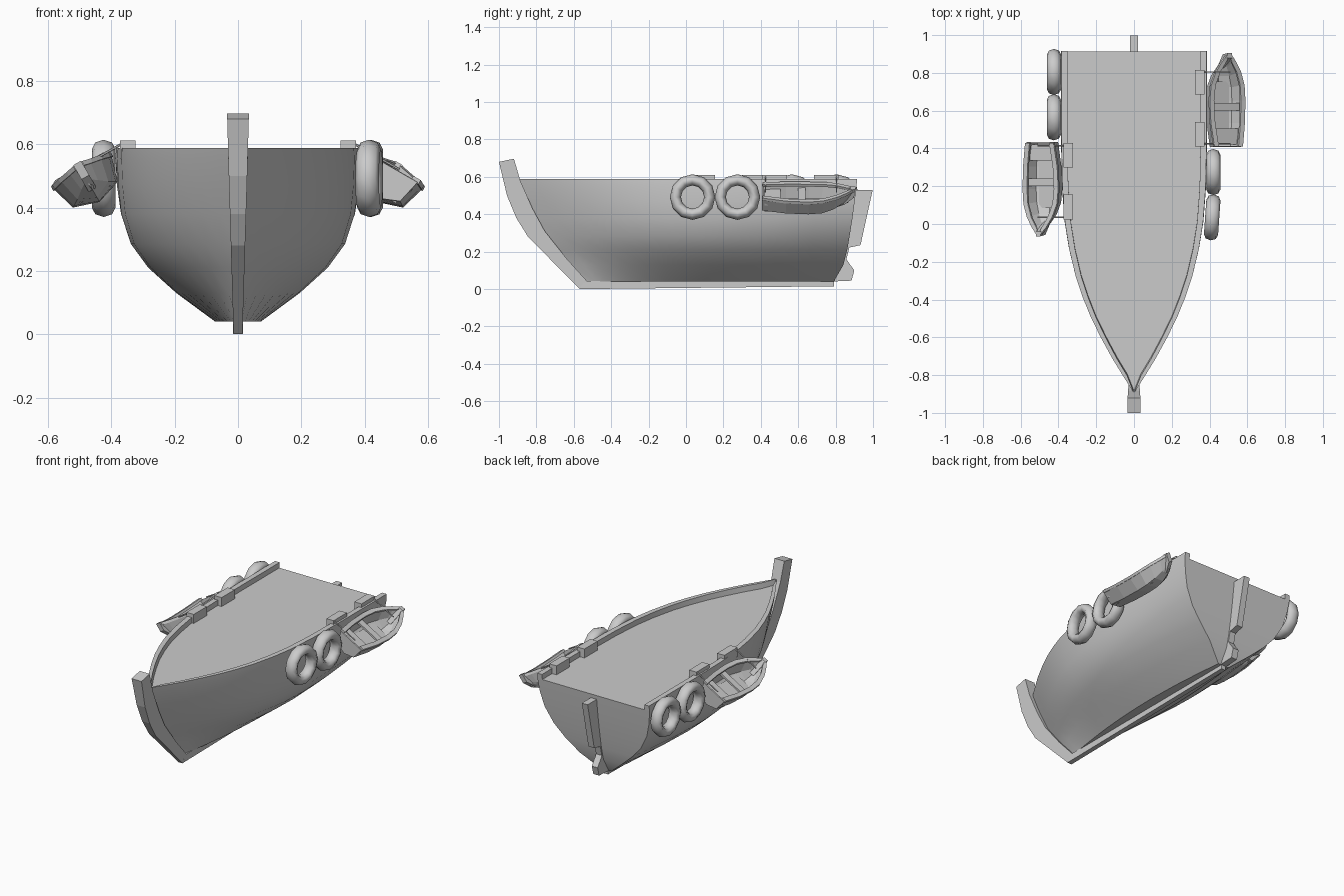
import bpy, bmesh
from math import radians, pi
from mathutils import Matrix, Vector

if "Cube" in bpy.data.objects:
    bpy.data.objects.remove(bpy.data.objects["Cube"])


def make(name, verts, faces, mat=None, smooth=None, weld=False, solid=0):
    bm = bmesh.new()
    vs = [bm.verts.new(v) for v in verts]
    for f in faces:
        bm.faces.new([vs[i] for i in f])
    if weld:
        bmesh.ops.remove_doubles(bm, verts=bm.verts, dist=0.0005)
    bmesh.ops.recalc_face_normals(bm, faces=bm.faces)
    me = bpy.data.meshes.new(name)
    bm.to_mesh(me)
    bm.free()
    ob = bpy.data.objects.new(name, me)
    bpy.context.collection.objects.link(ob)
    if mat:
        ob.matrix_world = mat
    if solid:
        m = ob.modifiers.new("thickness", 'SOLIDIFY')
        m.thickness, m.offset = solid, 0
    if smooth:
        shade(ob, smooth)
    return ob


def shade(ob, angle):
    bpy.ops.object.select_all(action='DESELECT')
    ob.select_set(True)
    bpy.context.view_layer.objects.active = ob
    bpy.ops.object.shade_smooth_by_angle(angle=radians(angle))


def strip(rows, cols, closed=False):
    """Quad faces of a lofted grid of rows x cols points."""
    return [(r * cols + c, r * cols + (c + 1) % cols,
             (r + 1) * cols + (c + 1) % cols, (r + 1) * cols + c)
            for r in range(rows - 1) for c in range(cols if closed else cols - 1)]


def prism(name, profile, width, mat=None):
    """Side profile of (y, z) points given a half width that may vary with z."""
    n = len(profile)
    verts = [(s * width(z), y, z) for s in (-1, 1) for y, z in profile]
    faces = strip(2, n, True) + [tuple(range(n)), tuple(range(n, 2 * n))]
    return make(name, verts, faces, mat)


def box(name, lo, hi, mat=None):
    verts = [(x, y, z) for x in (lo[0], hi[0])
             for y, z in ((lo[1], lo[2]), (hi[1], lo[2]), (hi[1], hi[2]), (lo[1], hi[2]))]
    return make(name, verts, strip(2, 4, True) + [(0, 1, 2, 3), (4, 5, 6, 7)], mat)


# Hull: levels are (z, half width, bow y, stern y, stern taper)
# and plan is (fraction aft, width factor)
levels = [(.588, .385, -.895, .915, 1), (.555, .387, -.883, .912, 1), (.47, .384, -.845, .902, .98),
          (.38, .375, -.80, .89, .94), (.285, .345, -.75, .875, .87), (.21, .29, -.69, .862, .8),
          (.13, .2, -.62, .842, .72), (.04, .075, -.545, .79, .5)]
plan = [(0, 0), (.05, .15), (.1, .295), (.16, .45), (.22, .59), (.28, .705), (.34, .8),
        (.42, .89), (.5, .95), (.6, .985), (.75, 1), (.88, 1), (1, 1)]
verts = []
for u, f in plan:
    half = []
    for z, w, b, s, t in levels:
        taper = 1 - (1 - t) * (max(0, u - .5) / .5) ** 2
        half.append((w * f * taper, b + u * (s - b), z))
    x, y, z = half[0]
    xi = max(0, x - .02 - .012 * f)
    half = [(xi, half[1][1], .555), (xi, y, z)] + half
    verts += half + [(-p[0], p[1], p[2]) for p in reversed(half)]
n = 2 * (len(levels) + 2)
faces = strip(len(plan), n, True)
base = (len(plan) - 1) * n
mir = lambda i: base + n - 1 - i
faces += [tuple(base + i for i in range(4)), tuple(mir(i) for i in range(4)),
          (base + 3, base, mir(0), mir(3))]
faces += [(base + i, base + i + 1, mir(i + 1), mir(i)) for i in range(3, n // 2 - 1)]
make("hull", verts, faces, smooth=35, weld=True)

# Stem, keel and rudder along the centreline
stem_w = lambda z: .014 + .02 * min(1, z / .66)
prism("stem", [(-1, .68), (-.957, .5), (-.907, .38), (-.845, .28), (-.57, .002), (-.53, .043),
               (-.64, .165), (-.755, .31), (-.82, .43), (-.885, .577), (-.92, .697)], stem_w)
prism("keel", [(-.57, 0), (.79, .015), (.79, .043), (-.54, .043)], lambda z: .015)
prism("rudder", [(.9, .53), (.998, .53), (.933, .235), (.873, .222), (.858, .16), (.872, .138),
                 (.9, .1), (.885, .045), (.77, .04), (.84, .18)], lambda z: .02)

# Small boat sections: (y, width factor, sheer height, bottom rise)
boat = [(-.245, .78, .012, .012), (-.12, .95, .003, .003), (0, 1, 0, 0), (.08, .93, .003, .003),
        (.15, .68, .01, .015), (.205, .34, .016, .035), (.238, .07, .022, .05)]


def lifeboat(side, mat):
    verts = []
    for y, f, sheer, rise in boat:
        yb = y - .03 * max(0, y) / .24
        verts += [(-.1 * f, y, sheer - .003), (-.078 * f, yb, -.08 + rise), (0, yb, -.105 + rise),
                  (.078 * f, yb, -.08 + rise), (.1 * f, y, sheer - .003)]
    e = len(verts) - 5
    make(side + "_lifeboat_shell", verts,
         strip(len(boat), 5) + [tuple(range(5)), tuple(range(e, e + 5))], mat, solid=.01)
    # Gunwale ribbon around the rim
    for s in (-1, 1):
        rim = [(s * max(0, .1 * f + d), y, sh) for y, f, sh, r in boat for d in (.009, -.018)]
        make(side + "_lifeboat_gunwale", rim, strip(len(boat), 2), mat, solid=.015)
    prism(side + "_lifeboat_stem", [(.225, .032), (.25, .032), (.243, -.02), (.19, -.066),
                                    (.17, -.058)], lambda z: .014, mat)
    box(side + "_stern_bench", (-.078, -.235, -.03), (.078, -.15, -.018), mat)
    box(side + "_thwart", (-.092, -.055, -.03), (.092, -.015, -.018), mat)
    box(side + "_lifeboat_floor", (-.055, -.235, -.083), (.055, .1, -.075), mat)


# Fittings are built for one side and turned half round for the other
for side, turn in (("right", Matrix.Identity(4)),
                   ("left", Matrix.Translation((0, .84, 0)) @ Matrix.Rotation(pi, 4, 'Z'))):
    lifeboat(side, turn @ Matrix.Translation((.492, .655, .513)) @ Matrix.Rotation(radians(30), 4, 'Y'))
    # Fender rings
    right = side == "right"
    for x, y, yaw in ((.42 if right else .424, .275, 0), (.414 if right else .424, .035, -4 * right)):
        bpy.ops.mesh.primitive_torus_add(major_segments=12, minor_segments=8,
                                         major_radius=.092, minor_radius=.03)
        ob = bpy.context.object
        ob.name = side + "_fender"
        ob.matrix_world = (turn @ Matrix.Translation((x, y, .492))
                           @ Matrix.Rotation(radians(yaw), 4, 'Z')
                           @ Matrix.Rotation(pi / 2, 4, 'Y') @ Matrix.Diagonal((1, 1, 1.25, 1)))
        shade(ob, 60)
    # Mounting blocks and the lines holding the boat
    for y, yr in ((.75, .805), (.475, .425)):
        box(side + "_block", (.323, y - .065, .553), (.373, y + .065, .611), turn)
        a, b = Vector((.36, yr, .605)), Vector((.51, yr, .52))
        bpy.ops.mesh.primitive_cylinder_add(vertices=6, radius=.004, depth=(b - a).length)
        ob = bpy.context.object
        ob.name = side + "_boat_line"
        ob.matrix_world = (turn @ Matrix.Translation((a + b) / 2)
                           @ (b - a).to_track_quat('Z', 'Y').to_matrix().to_4x4())
